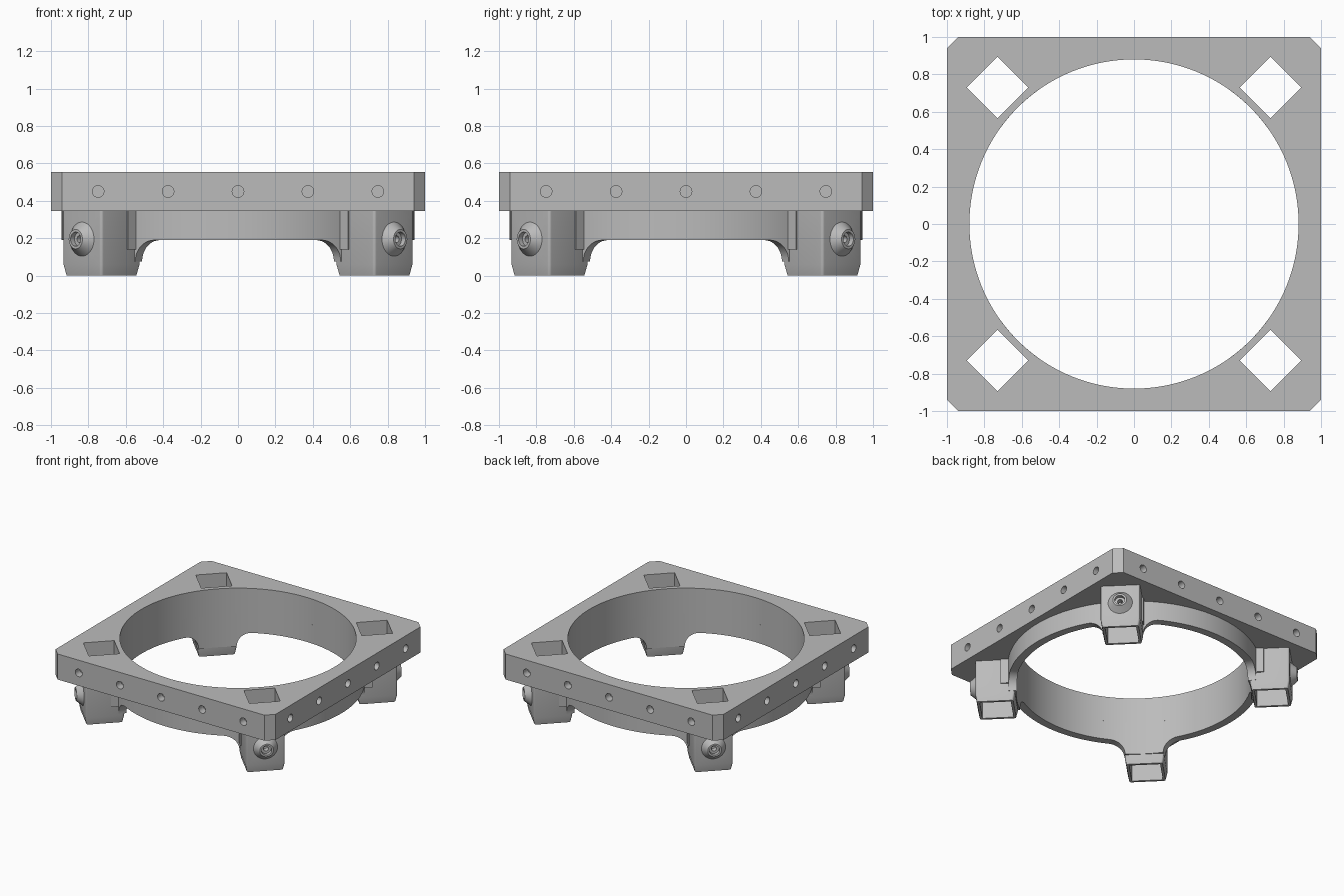
import bpy
import bmesh
from math import sin, cos, asin, pi, radians
from mathutils import Matrix, Vector

if "Cube" in bpy.data.objects:
    bpy.data.objects.remove(bpy.data.objects["Cube"])

CENTRE = 1.032            # distance of each socket axis from the middle
HALF, HOLE = 0.148, 0.1165
BORE, RING = 0.88, 0.943
DECK, TOP, RIM = 0.345, 0.555, 0.19
CORNERS = ["back_left", "back_right", "front_right", "front_left"]

grey = bpy.data.materials.new("plain_grey")
grey.use_nodes = True
grey.diffuse_color = (0.5, 0.5, 0.5, 1)
grey.node_tree.nodes["Principled BSDF"].inputs["Base Color"].default_value = grey.diffuse_color


def turn(k):
    return Matrix.Rotation(radians(45 + 90 * k), 4, 'Z')


def make(name, bm):
    bmesh.ops.recalc_face_normals(bm, faces=bm.faces)
    mesh = bpy.data.meshes.new(name)
    bm.to_mesh(mesh)
    bm.free()
    ob = bpy.data.objects.new(name, mesh)
    bpy.context.collection.objects.link(ob)
    return ob


def loft(bm, loops, closed=False):
    """Skin a list of equal point loops, capped unless the loft closes on itself."""
    rows = [[bm.verts.new(p) for p in loop] for loop in loops]
    n = len(rows[0])
    pairs = list(zip(rows, rows[1:]))
    if closed:
        pairs.append((rows[-1], rows[0]))
    else:
        bm.faces.new(rows[0][::-1])
        bm.faces.new(rows[-1])
    for a, b in pairs:
        for i in range(n):
            j = (i + 1) % n
            bm.faces.new((a[i], a[j], b[j], b[i]))


def box(bm, x0, x1, half_y, z0, z1, matrix):
    base = [(x0, -half_y), (x1, -half_y), (x1, half_y), (x0, half_y)]
    loft(bm, [[matrix @ Vector((x, y, z)) for x, y in base] for z in (z0, z1)])


def rod(bm, x0, x1, r0, r1, matrix, y=0.0, z=0.0, n=40):
    """Round bar or cone lying along the local x axis."""
    loft(bm, [[matrix @ Vector((x, y + r * cos(2 * pi * i / n), z + r * sin(2 * pi * i / n)))
               for i in range(n)] for x, r in ((x0, r0), (x1, r1))])


def rounded_square(half, r, z, steps=4):
    pts = []
    for q in range(4):
        for s in range(steps + 1):
            a = pi / 2 * (q + s / steps)
            c = pi / 2 * q + pi / 4
            k = (half - r) * 2 ** 0.5
            pts.append(Vector((CENTRE + k * cos(c) + r * cos(a), k * sin(c) + r * sin(a), z)))
    return pts


def cut(ob, *cutters):
    bpy.context.view_layer.objects.active = ob
    for c in cutters:
        mod = ob.modifiers.new("cut", 'BOOLEAN')
        mod.operation, mod.solver, mod.object = 'DIFFERENCE', 'EXACT', c
        bpy.ops.object.modifier_apply(modifier=mod.name)


def finish(ob):
    ob.data.materials.clear()
    ob.data.materials.append(grey)
    bpy.ops.object.select_all(action='DESELECT')
    ob.select_set(True)
    bpy.context.view_layer.objects.active = ob
    bpy.ops.object.shade_smooth_by_angle(angle=radians(30))


# Cutters: square posts, edge holes, fastener recess and fastener bore
bm = bmesh.new()
for k in range(4):
    box(bm, CENTRE - HOLE, CENTRE + HOLE, HOLE, -1, 1, turn(k))
post_cutter = make("post_cutter", bm)

bm = bmesh.new()
for k in range(4):
    for i in range(-2, 3):
        rod(bm, 0.94, 1.1, 0.031, 0.031, Matrix.Rotation(pi / 2 * k, 4, 'Z'), 0.374 * i, 0.45, 32)
edge_hole_cutter = make("edge_hole_cutter", bm)

bm = bmesh.new()
for k in range(4):
    rod(bm, 1.198, 1.3, 0.038, 0.038, turn(k), z=0.195)
recess_cutter = make("recess_cutter", bm)

bm = bmesh.new()
for k in range(4):
    rod(bm, 1.1, 1.25, 0.019, 0.019, turn(k), z=0.195)
fastener_cutter = make("fastener_cutter", bm)

bm = bmesh.new()
loft(bm, [[(BORE * cos(2 * pi * i / 192), BORE * sin(2 * pi * i / 192), z) for i in range(192)]
          for z in (-1, 1)])
bore_cutter = make("bore_cutter", bm)
cutters = [post_cutter, edge_hole_cutter, recess_cutter, fastener_cutter, bore_cutter]

# Square top plate with clipped corners
bm = bmesh.new()
outline = []
for sx, sy, first in ((1, 1, 0), (-1, 1, 1), (-1, -1, 0), (1, -1, 1)):
    pair = [(sx, sy * 0.94), (sx * 0.94, sy)]
    outline += pair[::-1] if first else pair
loft(bm, [[(x, y, z) for x, y in outline] for z in (DECK, TOP)])
plate = make("top_plate", bm)
cut(plate, bore_cutter, post_cutter, edge_hole_cutter)
finish(plate)

# Ring wall whose lower edge flares down into each socket
FILLET = 0.115
half_arc = [(asin(t / 0.91), RIM - FILLET) for t in (0.05, 0.1)]
for s in range(11):
    a = pi / 2 * s / 10
    half_arc.append((asin((HALF + FILLET * (1 - cos(a))) / 0.91), RIM - FILLET * (1 - sin(a))))
start = half_arc[-1][0]
half_arc += [(start + (pi / 4 - start) * s / 16, RIM) for s in range(1, 17)]
quarter = [(-a, z) for a, z in half_arc[-2::-1]] + [(0, RIM - FILLET)] + half_arc
sections = []
for k in range(4):
    for a, low in quarter:
        d = radians(45 + 90 * k) + a
        sections.append([(r * cos(d), r * sin(d), z)
                         for r, z in ((BORE, low), (RING, low), (RING, DECK), (BORE, DECK))])
bm = bmesh.new()
loft(bm, sections, closed=True)
ring = make("ring_wall", bm)
cut(ring, post_cutter)
finish(ring)

for k, corner in enumerate(CORNERS):
    # Leg socket with rounded edges and a tapered foot
    bm = bmesh.new()
    loft(bm, [[turn(k) @ p for p in rounded_square(h, 0.015, z)]
              for h, z in ((0.136, 0), (HALF, 0.06), (HALF, DECK))])
    socket = make("leg_socket_" + corner, bm)
    cut(socket, post_cutter, fastener_cutter)
    finish(socket)

    # Web joining the socket to the ring
    bm = bmesh.new()
    box(bm, 0.9, 0.988, 0.158, 0.14, DECK, turn(k))
    web = make("socket_web_" + corner, bm)
    cut(web, post_cutter)
    finish(web)

    # Conical fastener boss on the outer face
    bm = bmesh.new()
    rod(bm, 1.179, 1.228, 0.092, 0.052, turn(k), z=0.195)
    boss = make("fastener_boss_" + corner, bm)
    cut(boss, recess_cutter, fastener_cutter)
    finish(boss)

for c in cutters:
    bpy.data.objects.remove(c)
